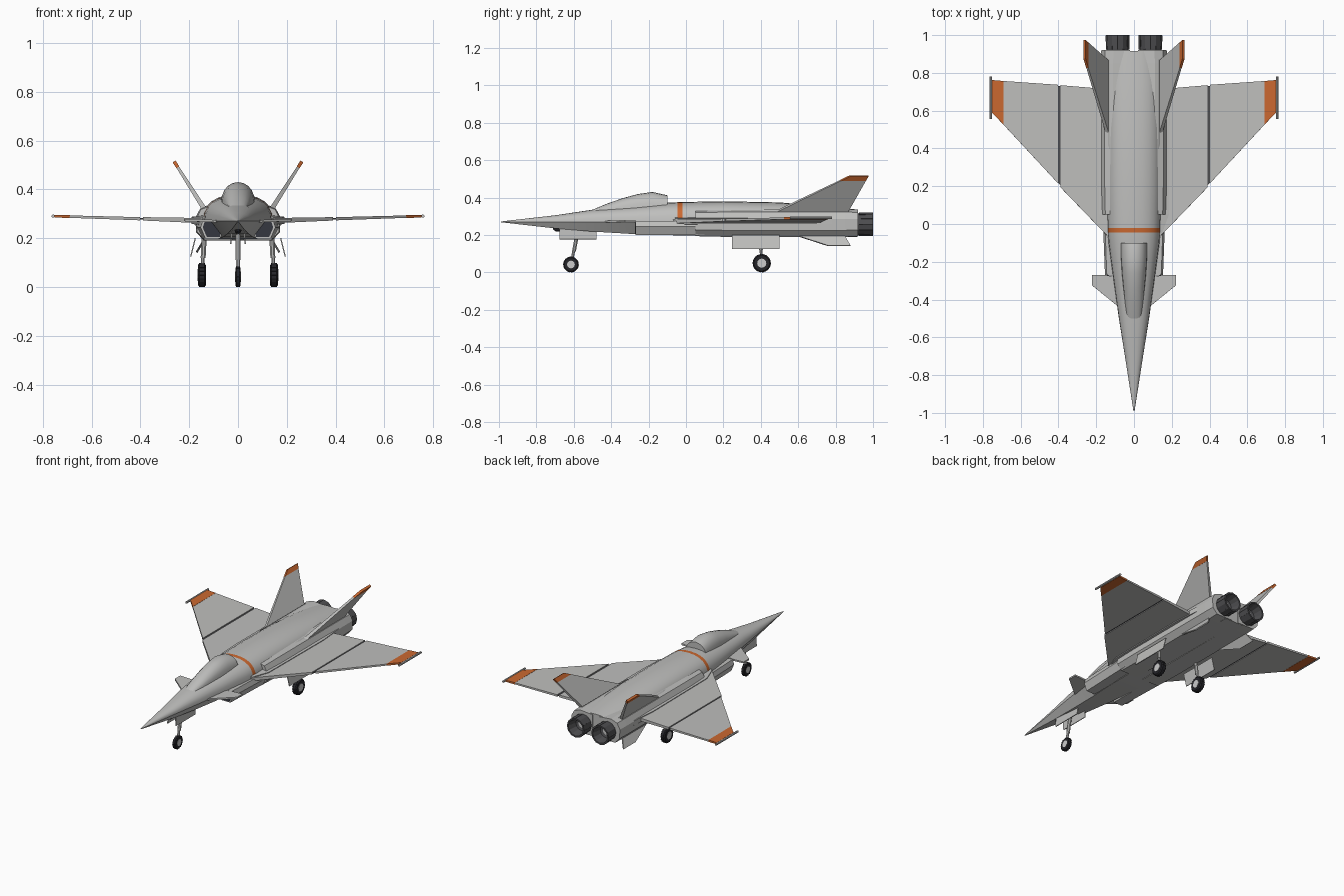
import bpy, bmesh, math
from mathutils import Vector

cube = bpy.data.objects.get("Cube")
if cube:
    bpy.data.objects.remove(cube, do_unlink=True)


def material(name, r, g, b):
    m = bpy.data.materials.new(name)
    m.use_nodes = True
    m.diffuse_color = (r, g, b, 1)
    m.node_tree.nodes["Principled BSDF"].inputs["Base Color"].default_value = (r, g, b, 1)
    return m


GREY = material("light grey paint", .52, .52, .51)
ORANGE = material("orange trim", .6, .14, .03)
METAL = material("dark metal", .075, .075, .08)
BLACK = material("black rubber", .018, .018, .022)
INLET = material("inlet shadow", .035, .038, .05)
STEEL = material("pale steel", .6, .6, .6)


def build(name, verts, faces, mats, smooth=False):
    me = bpy.data.meshes.new(name)
    me.from_pydata([tuple(v) for v in verts], [], faces)
    bm = bmesh.new()
    bm.from_mesh(me)
    bmesh.ops.recalc_face_normals(bm, faces=bm.faces)
    bm.to_mesh(me)
    bm.free()
    for m in mats:
        me.materials.append(m)
    ob = bpy.data.objects.new(name, me)
    bpy.context.collection.objects.link(ob)
    if smooth:
        bpy.ops.object.select_all(action="DESELECT")
        ob.select_set(True)
        bpy.context.view_layer.objects.active = ob
        bpy.ops.object.shade_smooth_by_angle(angle=math.radians(35))
    return ob


def loft(name, rings, mats, smooth=False):
    """Skin closed rings of equal length and cap both ends."""
    n = len(rings[0])
    faces = [(k * n + i, k * n + (i + 1) % n, (k + 1) * n + (i + 1) % n, (k + 1) * n + i)
             for k in range(len(rings) - 1) for i in range(n)]
    faces += [tuple(range(n)), tuple(range((len(rings) - 1) * n, len(rings) * n))]
    return build(name, [v for r in rings for v in r], faces, mats, smooth)


def plate(name, corners, thick, mat):
    """Flat panel through the corners; thick is one value or one per corner."""
    c = [Vector(p) for p in corners]
    t = thick if isinstance(thick, list) else [thick] * len(c)
    nrm = (c[1] - c[0]).cross(c[2] - c[0]).normalized()
    return loft(name, [[p + nrm * h / 2 for p, h in zip(c, t)],
                       [p - nrm * h / 2 for p, h in zip(c, t)]], [mat])


def turned(name, centre, axis, profile, sides, mats, smooth=False):
    """Lathe (offset, radius) pairs round an axis through the centre."""
    a = Vector(axis).normalized()
    u = a.orthogonal().normalized()
    v = a.cross(u)
    angles = [math.tau * (i + .5) / sides for i in range(sides)]
    return loft(name, [[Vector(centre) + a * o + (u * math.cos(t) + v * math.sin(t)) * r
                        for t in angles] for o, r in profile], mats, smooth)


def rod(name, p, q, r, mat, sides=8):
    d = Vector(q) - Vector(p)
    return turned(name, p, d, [(0, r), (d.length, r)], sides, [mat], True)


# Fuselage: round upper half, faceted keel below the chine
def body_ring(y, w, top, bot, mid=.27):
    ring = []
    for i in range(13):
        t = math.pi * i / 12
        c, s = math.cos(t), math.sin(t)
        ring.append((w * math.copysign(abs(c) ** .85, c), y, mid + (top - mid) * max(s, 0) ** .85))
    return ring + [(-w * .55, y, bot), (w * .55, y, bot)]


stations = [(-.99, .003, .272, .268), (-.7, .048, .305, .235), (-.5, .08, .335, .218),
            (-.3, .108, .352, .206), (-.1, .135, .372, .2), (-.045, .139, .375, .197),
            (-.02, .141, .376, .197), (.2, .145, .38, .195), (.5, .145, .374, .192),
            (.75, .138, .353, .19), (.915, .12, .336, .19)]
fuselage = loft("fuselage", [body_ring(*s) for s in stations], [GREY, ORANGE], True)
for f in fuselage.data.polygons:
    if -.045 < f.center.y < -.02 and f.center.z > .28:
        f.material_index = 1

# Canopy
canopy = []
for y, w, top, base in [(-.5, .038, .335, .32), (-.42, .048, .368, .325), (-.34, .057, .396, .33),
                        (-.26, .065, .418, .335), (-.18, .07, .43, .335), (-.1, .072, .412, .335)]:
    canopy.append([(w * math.cos(math.pi * i / 10), y,
                    base + (top - base) * math.sin(math.pi * i / 10) ** .8 if 0 < i < 10 else base)
                   for i in range(11)])
loft("canopy", canopy, [GREY], True)
turned("nose_sensor", (0, -.68, .232), (0, 1, 0),
       [(-.03, .004), (-.015, .014), (.015, .014), (.03, .004)], 10, [BLACK], True)

for s, side in ((1, "left"), (-1, "right")):
    # Air intake with a shadowed mouth
    lip = [(.055, .27), (.15, .275), (.16, .245), (.14, .2), (.075, .2)]
    intake = loft(side + "_intake", [[(s * x * k, y, z) for x, z in lip]
                                     for y, k in ((-.27, .96), (.1, 1.05))], [GREY])
    mouth = [(.066, .264), (.141, .268), (.149, .244), (.132, .206), (.077, .206)]
    plate(side + "_intake_mouth", [(s * x * .97, -.271, z) for x, z in mouth], .004, INLET)

    # Engine nacelle
    def nacelle(y, k):
        pts = [(.02, .19), (.14, .19), (.172, .225), (.175, .285), (.155, .322), (.11, .338), (.02, .33)]
        return [(s * (.09 + (x - .09) * k), y, .26 + (z - .26) * k) for x, z in pts]
    loft(side + "_nacelle", [nacelle(.05, .95), nacelle(.2, 1), nacelle(.85, 1), nacelle(.92, .98)], [GREY])

    # Nozzle, an open tapered tube
    nozzle = turned(side + "_nozzle", (s * .087, 0, .257), (0, 1, 0),
                    [(.9, .056), (.93, .06), (1, .062), (1, .052), (.94, .04), (.935, .025)],
                    12, [METAL, STEEL])
    for f in nozzle.data.polygons:
        if len(f.vertices) > 4 and f.center.y > .92:
            f.material_index = 1
    for i in range(12):
        a = math.tau * i / 12
        rod(side + "_nozzle_rib", (s * .087 + .059 * math.cos(a), .925, .257 + .059 * math.sin(a)),
            (s * .087 + .06 * math.cos(a), .998, .257 + .06 * math.sin(a)), .003, METAL, 4)

    # Wing in three panels with a rail at the tip
    def wz(x):
        return .268 + .03 * x
    for part, x0, lead0, trail0, x1, lead1, trail1, t0, t1, mat in (
            ("inner_wing", .12, -.085, .712, .39, .195, .735, .022, .014, GREY),
            ("outer_wing", .402, .215, .737, .69, .525, .757, .013, .01, GREY),
            ("wing_tip", .69, .525, .757, .752, .59, .762, .012, .01, ORANGE)):
        plate(side + "_" + part, [(s * x0, lead0, wz(x0)), (s * x1, lead1, wz(x1)),
                                  (s * x1, trail1, wz(x1)), (s * x0, trail0, wz(x0))],
              [t0, t1, t1, t0], mat)
    plate(side + "_wing_joint", [(s * .385, .2, wz(.39)), (s * .405, .22, wz(.4)),
                                 (s * .405, .73, wz(.4)), (s * .385, .73, wz(.39))], .006, METAL)
    rod(side + "_tip_rail", (s * .758, .555, .291), (s * .758, .78, .291), .007, GREY)

    # Wing root fairing
    loft(side + "_root_fairing", [[(s * x, y, z) for x, z in
         ((.13, .255), (.13 + w, .258), (.13 + w, .288), (.13, .295))]
         for y, w in ((-.06, .015), (.05, .055), (.6, .06), (.78, .045))], [GREY])

    # Foreplane
    plate(side + "_foreplane", [(s * .08, -.44, .27), (s * .222, -.325, .275),
                                (s * .222, -.27, .275), (s * .15, -.27, .272), (s * .08, -.285, .27)],
          .01, GREY)

    # Canted tail fin: grey panel and orange cap share one slanted plane
    def fin(k, lead):
        y = .46 + k * .415 if lead else .86 + k * .115
        return (s * (.135 + k * .127), y, .315 + k * .2)
    plate(side + "_tail_fin", [fin(0, 1), fin(.88, 1), fin(.88, 0), fin(0, 0)],
          [.02, .012, .012, .02], GREY)
    plate(side + "_tail_fin_cap", [fin(.88, 1), fin(1, 1), fin(1, 0), fin(.88, 0)], .014, ORANGE)
    loft(side + "_fin_root", [[(s * x, y, z) for x, z in ((.125, .3), (.125 + w, .3), (.13, .3 + h))]
         for y, w, h in ((.31, .02, .02), (.42, .04, .035), (.87, .04, .035))], [GREY])

    # Ventral fin
    plate(side + "_ventral_fin", [(s * .135, .58, .2), (s * .17, .76, .142),
                                  (s * .17, .88, .142), (s * .135, .845, .2)], .008, GREY)

    # Landing gear doors
    plate(side + "_main_gear_door", [(s * .175, .245, .2), (s * .194, .245, .125),
                                     (s * .194, .5, .125), (s * .175, .5, .2)], .005, GREY)
    plate(side + "_nose_gear_door", [(s * .026, -.675, .235), (s * .03, -.675, .177),
                                     (s * .03, -.478, .177), (s * .026, -.478, .225)], .005, GREY)


# Landing gear: tyre, hub, axle, strut and brace
def gear(name, x, y, r, w, top_x, top_y):
    c = (x, y, r)
    turned(name + "_tyre", c, (1, 0, 0), [(-w, r * .6), (-w, r * .85), (-w * .6, r), (w * .6, r),
                                          (w, r * .85), (w, r * .6)], 18, [BLACK])
    turned(name + "_hub", c, (1, 0, 0), [(-w * 1.1, r * .5), (w * 1.1, r * .5)], 12, [STEEL])
    for i in range(18):
        a = math.tau * i / 18
        d = Vector((0, math.cos(a), math.sin(a)))
        p = Vector(c) + d * r * .965
        rod(name + "_tread", p - Vector((w * .8, 0, 0)), p + Vector((w * .8, 0, 0)), r * .05, BLACK, 4)
    knee = (x + (top_x - x) * .5, y + (top_y - y) * .45, r + .07)
    rod(name + "_strut", c, (top_x, top_y, .215), .008, STEEL)
    rod(name + "_sleeve", knee, (top_x, top_y, .215), .011, GREY)


gear("nose_gear", 0, -.615, .042, .011, 0, -.58)
gear("left_main_gear", .148, .405, .049, .016, .138, .395)
gear("right_main_gear", -.148, .405, .049, .016, -.138, .395)
